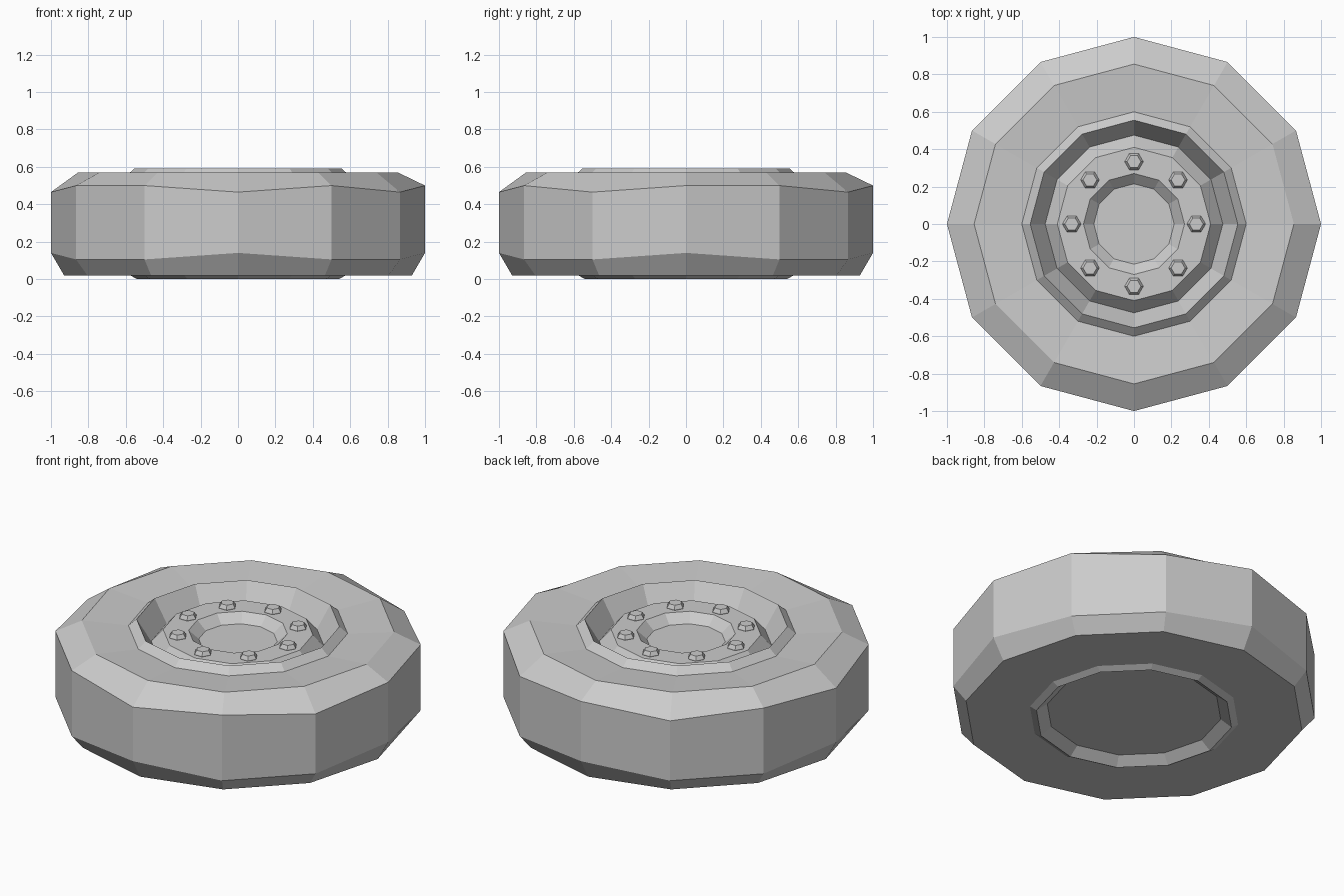
import bpy, bmesh
from math import cos, sin, pi

if "Cube" in bpy.data.objects:
    bpy.data.objects.remove(bpy.data.objects["Cube"])


def lathe(name, profile, sides=12, closed=False):
    """Spin (radius, z) points about z; z may be a function of the side index."""
    bm = bmesh.new()
    rings = []
    for r, z in profile:
        ring = []
        for i in range(sides):
            a = 2 * pi * i / sides
            h = z(i) if callable(z) else z
            ring.append(bm.verts.new((r * cos(a), r * sin(a), h)))
        rings.append(ring)
    pairs = list(zip(rings, rings[1:]))
    if closed:
        pairs.append((rings[-1], rings[0]))
    else:
        bm.faces.new(rings[0])
        bm.faces.new(rings[-1])
    for a, b in pairs:
        for i in range(sides):
            j = (i + 1) % sides
            bm.faces.new((a[i], a[j], b[j], b[i]))
    bmesh.ops.recalc_face_normals(bm, faces=bm.faces)
    mesh = bpy.data.meshes.new(name)
    bm.to_mesh(mesh)
    bm.free()
    obj = bpy.data.objects.new(name, mesh)
    bpy.context.collection.objects.link(obj)
    return obj


# Tyre with uneven, worn shoulder edges
def upper_shoulder(i):
    return 0.465 if i in (2, 4, 6, 9, 11) else 0.50


def lower_shoulder(i):
    return 0.14 if i % 3 == 0 else 0.105


lathe("tyre", [(0.57, 0.02), (0.93, 0.02), (1.0, lower_shoulder),
               (1.0, upper_shoulder), (0.855, 0.57), (0.60, 0.55)], closed=True)

# Rim: recessed back, lips, groove, raised hub plate and centre dish
lathe("rim", [(0.48, 0.045), (0.54, 0.0), (0.58, 0.022), (0.60, 0.55),
              (0.555, 0.59), (0.475, 0.46), (0.41, 0.535),
              (0.27, 0.535), (0.215, 0.485)])

# Ring of hexagonal wheel nuts
for k in range(8):
    a = 2 * pi * k / 8
    nut = lathe(f"wheel_nut_{k + 1}", [(0.05, 0.52), (0.05, 0.54), (0.037, 0.56)], sides=6)
    nut.location = (0.333 * cos(a), 0.333 * sin(a), 0)
